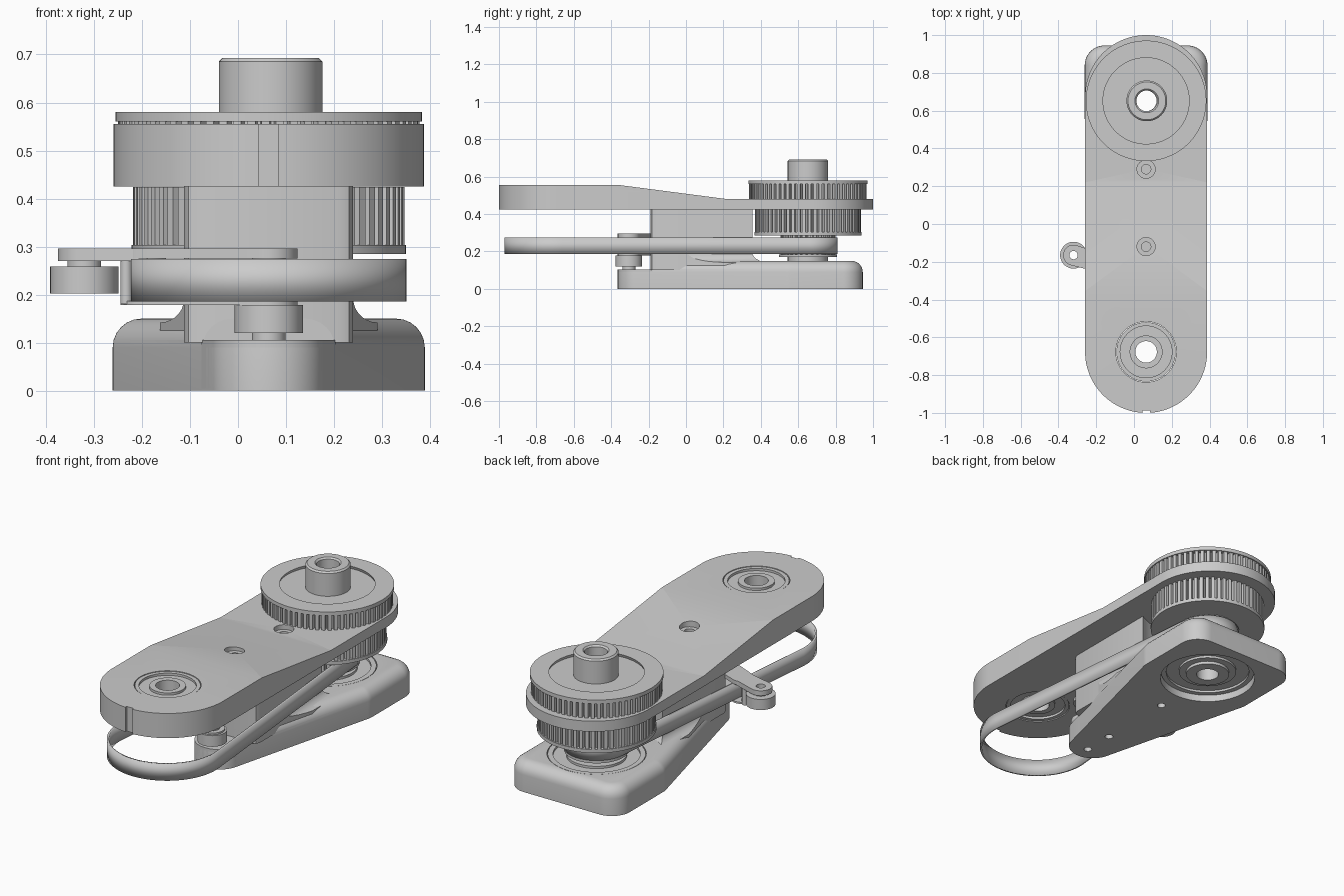
import bpy, bmesh
from math import sin, cos, pi, sqrt
from mathutils import Vector
from mathutils.geometry import convex_hull_2d

if "Cube" in bpy.data.objects:
    bpy.data.objects.remove(bpy.data.objects["Cube"])

CX = 0.064            # centre line of the mechanism
PY, FY = 0.652, -0.677  # pulley axis and front bearing axis


def finish(name, bm, smooth=True):
    bmesh.ops.recalc_face_normals(bm, faces=bm.faces)
    me = bpy.data.meshes.new(name)
    bm.to_mesh(me)
    bm.free()
    ob = bpy.data.objects.new(name, me)
    bpy.context.collection.objects.link(ob)
    if smooth:
        shade(ob)
    return ob


def activate(ob):
    bpy.ops.object.select_all(action='DESELECT')
    ob.select_set(True)
    bpy.context.view_layer.objects.active = ob


def shade(ob):
    activate(ob)
    bpy.ops.object.shade_smooth_by_angle(angle=0.6)


def loft(name, loops, caps=True, ring=False):
    """Skin equal-length loops of 3D points; ring joins last loop to first."""
    bm = bmesh.new()
    vs = [[bm.verts.new(p) for p in lp] for lp in loops]
    n = len(vs[0])
    for k in range(len(vs) if ring else len(vs) - 1):
        a, b = vs[k], vs[(k + 1) % len(vs)]
        for i in range(n):
            j = (i + 1) % n
            bm.faces.new((a[i], a[j], b[j], b[i]))
    if caps and not ring:
        bm.faces.new(vs[0])
        bm.faces.new(vs[-1])
    return finish(name, bm)


def prism(name, pts, z0, z1, caps=True):
    return loft(name, [[(x, y, z) for x, y in pts] for z in (z0, z1)], caps)


def circle(x, y, r, n=64):
    return [(x + r * cos(2 * pi * i / n), y + r * sin(2 * pi * i / n)) for i in range(n)]


def hull(*circles):
    pts = [Vector(p) for c in circles for p in circle(*c)]
    return [pts[i][:] for i in convex_hull_2d(pts)]


def lathe(name, x, y, profile, n=64):
    """Revolve a closed (r, z) section: gives a ring with an open bore."""
    return loft(name, [[(px, py, z) for px, py in circle(x, y, r, n)] for r, z in profile], ring=True)


def tube(name, x, y, r0, r1, z0, z1):
    return lathe(name, x, y, [(r0, z0), (r1, z0), (r1, z1), (r0, z1)])


def box(name, x0, x1, y0, y1, z0, z1):
    return prism(name, [(x0, y0), (x1, y0), (x1, y1), (x0, y1)], z0, z1)


def boolean(ob, cutters, op='DIFFERENCE'):
    for c in cutters:
        m = ob.modifiers.new('cut', 'BOOLEAN')
        m.object, m.operation, m.solver = c, op, 'EXACT'
        activate(ob)
        bpy.ops.object.modifier_apply(modifier=m.name)
        bpy.data.objects.remove(c)
    shade(ob)


def drill(x, y, r, z0, z1):
    return prism('cutter', circle(x, y, r), z0, z1)


def gear(name, r, depth, teeth, bore, z0, z1):
    outer, inner = [], []
    for i in range(teeth):
        for f, rr in ((0, r), (0.56, r), (0.66, r - depth), (0.9, r - depth)):
            a = 2 * pi * (i + f) / teeth
            outer.append((CX + rr * cos(a), PY + rr * sin(a)))
            inner.append((CX + bore * cos(a), PY + bore * sin(a)))
    return loft(name, [[(x, y, z) for x, y in lp] for lp, z in
                       ((inner, z0), (outer, z0), (outer, z1), (inner, z1))], ring=True)


def bearing(name, x, y, R, bore, z0, z1):
    """Ball bearing: grooves on both faces separate the races."""
    g, a, b = 0.012, bore + 0.3 * (R - bore), bore + 0.8 * (R - bore)
    top = [(R, z1), (b, z1), (b, z1 - g), (a, z1 - g), (a, z1), (bore, z1)]
    bot = [(bore, z0), (a, z0), (a, z0 + g), (b, z0 + g), (b, z0), (R, z0)]
    return lathe(name, x, y, top + bot)


# Base plate: wide back, narrow rounded tip, rounded top edge, lower front ledge
outline = hull((CX, -0.245, 0.12), (CX - 0.225, 0.56, 0.1), (CX + 0.225, 0.56, 0.1),
               (CX - 0.22, 0.84, 0.105), (CX + 0.22, 0.84, 0.105))


def inset(pts, d):
    out = []
    for i, p in enumerate(pts):
        a, b = Vector(pts[i - 1]), Vector(pts[(i + 1) % len(pts)])
        p = Vector(p)
        t = (p - a).normalized() + (b - p).normalized()
        nrm = Vector((-t.y, t.x)).normalized()
        inside = Vector((CX, 0.4)) - p
        out.append(p + nrm * (d if nrm.dot(inside) > 0 else -d))
    return out


rim = 0.06
steps = [(0, 0), (0, 0.15 - rim)] + [
    (rim * (1 - cos(a)), 0.15 - rim + rim * sin(a)) for a in [pi / 12 * k for k in range(1, 7)]]
base = loft('base_plate', [[(p[0], p[1], z) for p in inset(outline, d)] for d, z in steps])
boolean(base, [box('cutter', -1, 1, -1, -0.19, 0.105, 0.3), drill(CX, PY, 0.237, -0.1, 0.3)]
        + [drill(CX, y, 0.02, -0.1, 0.06) for y in (0.29, -0.12, -0.285)])
# Ledge keeps its full outline in front of the step
ledge = prism('base_front_ledge', outline, 0.004, 0.105)
boolean(ledge, [box('cutter', -1, 1, -0.18, 1.2, -0.1, 0.3), drill(CX, -0.285, 0.02, -0.1, 0.06)])
bearing('base_bearing', CX, PY, 0.234, 0.105, 0.035, 0.149)


# Spacer block, hollowed at the back around the pulley, flaring into the base
def block_loop(o, z):
    hw, r, c = 0.176 + o, 0.345 - o, 0.03
    pts = [(CX - hw, -0.19 + c), (CX - hw + 0.3 * c, -0.19 + 0.3 * c), (CX - hw + c, -0.19),
           (CX + hw - c, -0.19), (CX + hw - 0.3 * c, -0.19 + 0.3 * c), (CX + hw, -0.19 + c)]
    for k in range(17):
        x = hw * (1 - k / 8)
        pts.append((CX + x, min(0.40, PY - sqrt(r * r - x * x))))
    return [(x, y, z) for x, y in pts]


loft('spacer_block', [block_loop(0, 0.1), block_loop(0, 0.427)])
f = 0.05
flare = loft('block_fillet', [block_loop(0.05, 0.1)] + [
    block_loop(f * (1 - sin(a)), 0.142 + f * (1 - cos(a)))
    for a in [pi / 14 * k for k in range(8)]])
boolean(flare, [prism('cutter', inset(outline, 0.012), 0, 0.4)], 'INTERSECT')

# Upper arm: side profile trimmed to a rounded-end outline
prof = [(-1.1, 0.425), (1.1, 0.425), (1.1, 0.48), (0.22, 0.48), (-0.355, 0.555), (-1.1, 0.555)]
arm = loft('upper_arm', [[(x, y, z) for y, z in prof] for x in (-0.6, 0.6)])
boolean(arm, [prism('cutter', hull((CX, FY, 0.323, 128), (CX, 0.677, 0.323, 128)), 0.3, 0.7)], 'INTERSECT')
boolean(arm, [drill(CX, FY, 0.16, 0.3, 0.7), drill(CX, PY, 0.112, 0.3, 0.7),
              box('cutter', CX - 0.02, CX + 0.02, -1.1, -0.988, 0.3, 0.7)]
        + [drill(CX, y, 0.048, z, 0.7) for y, z in ((0.29, 0.455), (-0.12, 0.5))]
        + [drill(CX, y, 0.025, 0.43, 0.7) for y in (0.29, -0.12)])
bearing('arm_front_bearing', CX, FY, 0.157, 0.057, 0.428, 0.553)

# Upper pulley: toothed wheel, raised rim, hub
gear('upper_pulley_teeth', 0.314, 0.022, 66, 0.1, 0.481, 0.565)
lathe('upper_pulley_rim', CX, PY, [(0.235, 0.56), (0.319, 0.56), (0.319, 0.58), (0.228, 0.58)], 96)
lathe('upper_hub', CX + 0.004, PY, [(0.055, 0.3), (0.108, 0.3), (0.108, 0.685), (0.1, 0.693),
                                    (0.063, 0.693), (0.055, 0.685)])

# Lower pulley: large toothed wheel, flange, small belt pulley and hub
gear('lower_pulley_teeth', 0.283, 0.022, 60, 0.06, 0.3, 0.424)
tube('lower_pulley_flange', CX, PY, 0.06, 0.286, 0.285, 0.303)
gear('belt_pulley_teeth', 0.148, 0.014, 32, 0.06, 0.183, 0.287)
tube('belt_pulley_flange', CX, PY, 0.06, 0.155, 0.17, 0.185)
tube('lower_hub', CX, PY, 0.055, 0.108, 0.02, 0.172)

# Drive belt: thin open loop
belt = prism('drive_belt', hull((CX, -0.683, 0.287, 96), (CX, PY, 0.158)), 0.186, 0.274, caps=False)
m = belt.modifiers.new('thickness', 'SOLIDIFY')
m.thickness, m.offset = 0.011, -1

# Belt tensioner: pivot, swinging arm clasping the belt, outer roller
TX, TY, QY = -0.32, -0.165, -0.305
tube('pivot_roller', CX, QY, 0.02, 0.071, 0.12, 0.178)
tube('pivot_post', CX, QY, 0.015, 0.035, 0.1, 0.29)
prism('tensioner_top', hull((CX, QY, 0.06), (-0.19, -0.2, 0.055)), 0.275, 0.296)
prism('tensioner_bottom', hull((CX, QY, 0.06), (-0.19, -0.2, 0.055)), 0.178, 0.187)
prism('tensioner_wall', hull((-0.233, -0.225, 0.012), (-0.233, -0.155, 0.012), (-0.215, -0.19, 0.02)), 0.18, 0.29)
tab = prism('tensioner_tab', hull((TX, TY, 0.055), (-0.2, -0.2, 0.05)), 0.27, 0.296)
boolean(tab, [drill(TX, TY, 0.022, 0.1, 0.5)])
tube('outer_roller', TX, TY, 0.022, 0.071, 0.202, 0.258)
tube('outer_roller_pin', TX, TY, 0.022, 0.035, 0.256, 0.272)
